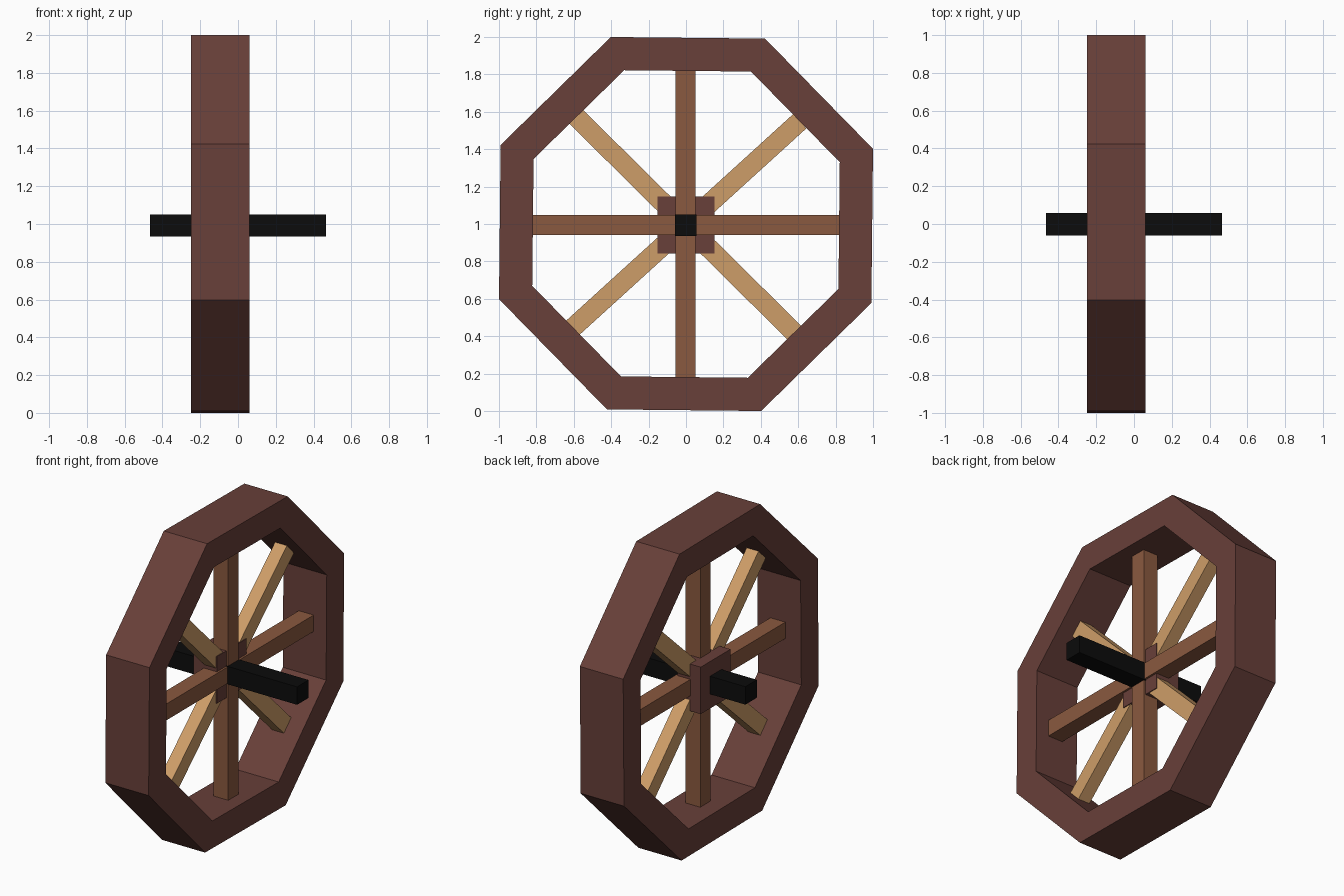
import bpy, bmesh, math
from mathutils import Matrix, Vector

if "Cube" in bpy.data.objects:
    bpy.data.objects.remove(bpy.data.objects["Cube"])


def material(name, rgb):
    m = bpy.data.materials.new(name)
    m.diffuse_color = (*rgb, 1.0)
    m.use_nodes = True
    m.node_tree.nodes["Principled BSDF"].inputs["Base Color"].default_value = m.diffuse_color
    return m


DARK = material("dark wood", (0.138, 0.050, 0.041))
BROWN = material("brown wood", (0.255, 0.100, 0.050))
TAN = material("tan wood", (0.617, 0.337, 0.138))
BLACK = material("black iron", (0.0035, 0.0035, 0.0035))


def finish(bm, name, mat):
    bmesh.ops.recalc_face_normals(bm, faces=bm.faces)
    me = bpy.data.meshes.new(name)
    bm.to_mesh(me)
    bm.free()
    me.materials.append(mat)
    ob = bpy.data.objects.new(name, me)
    bpy.context.collection.objects.link(ob)
    return ob


def box(name, lo, hi, mat, angle=0.0, pivot=(0, 0, 0)):
    """Box between two corners, moved to the pivot and turned about x."""
    bm = bmesh.new()
    lo, hi = Vector(lo), Vector(hi)
    bmesh.ops.create_cube(bm, size=1)
    size = hi - lo
    m = (Matrix.Translation(pivot) @ Matrix.Rotation(angle, 4, 'X')
         @ Matrix.Translation((lo + hi) / 2) @ Matrix.Diagonal((*size, 1)))
    bmesh.ops.transform(bm, matrix=m, verts=bm.verts)
    return finish(bm, name, mat)


# Eight-sided rim with a square cross-section, turned very slightly
bm = bmesh.new()
section = [(-0.25, 1.0775), (0.06, 1.0775), (0.06, 0.886), (-0.25, 0.886)]
rings = []
for i in range(8):
    a = math.radians(22.5 - 0.6 + 45 * i)
    rings.append([bm.verts.new((x, r * math.cos(a), 1 + r * math.sin(a)))
                  for x, r in section])
for i in range(8):
    p, q = rings[i], rings[(i + 1) % 8]
    for j in range(4):
        k = (j + 1) % 4
        bm.faces.new((p[j], p[k], q[k], q[j]))
finish(bm, "rim", DARK)

# Spokes: straight pair in brown, diagonal pair in tan
centre = (0, -0.002, 0.994)
for name, deg in (("horizontal_spoke", 0), ("vertical_spoke", 90)):
    box(name, (-0.138, -0.83, -0.053), (-0.032, 0.83, 0.053), BROWN,
        math.radians(deg), centre)
for name, deg in (("rising_diagonal_spoke", 42.3), ("falling_diagonal_spoke", 135.3)):
    box(name, (-0.135, -0.825, -0.052), (-0.05, 0.825, 0.052), TAN,
        math.radians(deg), centre)

# Hub block and axle
box("hub", (-0.212, -0.152, 0.842), (-0.045, 0.152, 1.146), DARK)
box("axle", (-0.465, -0.06, 0.935), (0.465, 0.057, 1.051), BLACK)
